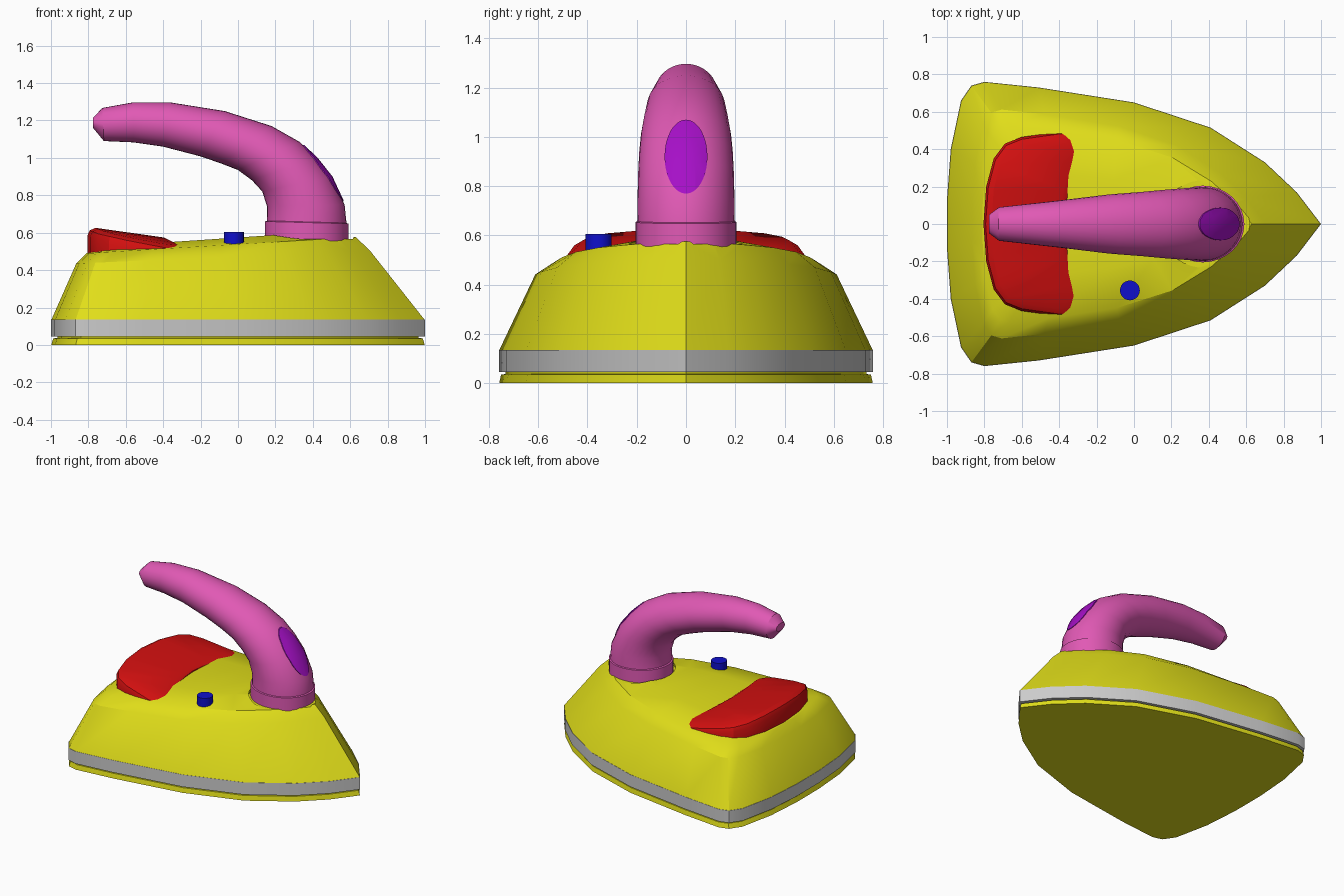
import bpy, bmesh, math
from mathutils import Matrix

if "Cube" in bpy.data.objects:
    bpy.data.objects.remove(bpy.data.objects["Cube"])


def material(name, rgb):
    m = bpy.data.materials.new(name)
    m.diffuse_color = (*rgb, 1)
    m.use_nodes = True
    m.node_tree.nodes["Principled BSDF"].inputs["Base Color"].default_value = m.diffuse_color
    return m


YELLOW = material("yellow", (0.75, 0.73, 0.01))
PINK = material("pink", (0.75, 0.10, 0.46))
RED = material("red", (0.65, 0.005, 0.005))
BLUE = material("blue", (0.005, 0.005, 0.6))
PURPLE = material("purple", (0.38, 0.005, 0.57))


def finish(bm, name, mat=None):
    bmesh.ops.recalc_face_normals(bm, faces=bm.faces)
    me = bpy.data.meshes.new(name)
    bm.to_mesh(me)
    bm.free()
    ob = bpy.data.objects.new(name, me)
    bpy.context.collection.objects.link(ob)
    if mat:
        me.materials.append(mat)
    return ob


def loft(name, rings, mat=None, pair=0):
    """Skin closed rings; caps are strips joining point i with point pair - i."""
    bm = bmesh.new()
    vs = [[bm.verts.new(p) for p in r] for r in rings]
    n = len(rings[0])
    for a, b in zip(vs, vs[1:]):
        for i in range(n):
            j = (i + 1) % n
            bm.faces.new((a[i], a[j], b[j], b[i]))
    start = (pair + 1) // 2
    for r in (vs[0], vs[-1]):
        for i in range(start, start + n // 2):
            ids = dict.fromkeys(k % n for k in (i, i + 1, pair - i - 1, pair - i))
            if len(ids) > 2:
                bm.faces.new([r[k] for k in ids])
    return finish(bm, name, mat)


def cylinder(name, matrix, mat=None, seg=40):
    bm = bmesh.new()
    bmesh.ops.create_cone(bm, cap_ends=True, segments=seg, radius1=1, radius2=1,
                          depth=1, matrix=matrix)
    return finish(bm, name, mat)


def box_matrix(loc, scale, rot=Matrix()):
    return Matrix.Translation(loc) @ rot @ Matrix.Diagonal((*scale, 1))


def boolean(ob, cutter, op):
    mod = ob.modifiers.new("cut", 'BOOLEAN')
    mod.operation, mod.object, mod.solver = op, cutter, 'EXACT'
    bpy.context.view_layer.objects.active = ob
    bpy.ops.object.modifier_apply(modifier=mod.name)
    bpy.data.objects.remove(cutter)


def mirrored(half):
    return half + [(x, -y) for x, y in half[-2:0:-1]]


# Plan outline of the iron, from nose to tail
plan = mirrored([(1, 0), (0.87, 0.17), (0.70, 0.33), (0.41, 0.515), (0, 0.65),
                 (-0.51, 0.73), (-0.80, 0.76), (-0.87, 0.74), (-0.925, 0.66),
                 (-0.98, 0.40), (-1, 0.13), (-1, 0)])


def plan_ring(sx, sy, z, dx=0, slope=0):
    return [(dx + sx * x, sy * y, z + slope * x) for x, y in plan]


# Sole plate with a recessed neck, grey band and body
loft("sole_plate", [plan_ring(0.998, 0.998, 0), plan_ring(0.988, 0.988, 0.035),
                    plan_ring(0.965, 0.965, 0.037), plan_ring(0.965, 0.965, 0.06)], YELLOW)
loft("grey_band", [plan_ring(1, 1, 0.045), plan_ring(1, 1, 0.135)])
body = loft("body", [plan_ring(0.998, 0.998, 0.134),
                     plan_ring(0.785, 0.805, 0.47, -0.08, 0.035),
                     plan_ring(0.72, 0.69, 0.533, -0.09, 0.043),
                     plan_ring(0.52, 0.36, 0.567, -0.11, 0.035)], YELLOW)
boolean(body, cylinder("socket_cutter", box_matrix((0.378, 0, 0.765), (0.24, 0.235, 0.4))),
        'DIFFERENCE')

# Handle sections: outer x, z, inner x, z, half width
sections = [(0.59, 0.50, 0.145, 0.50, 0.205), (0.59, 0.648, 0.145, 0.66, 0.205),
            (0.58, 0.652, 0.155, 0.664, 0.198), (0.57, 0.75, 0.155, 0.74, 0.197),
            (0.50, 0.90, 0.13, 0.82, 0.194), (0.42, 1.0, 0.075, 0.88, 0.19),
            (0.33, 1.085, 0.0, 0.935, 0.183), (0.18, 1.17, -0.09, 0.97, 0.172),
            (-0.07, 1.25, -0.20, 1.008, 0.158), (-0.365, 1.297, -0.40, 1.06, 0.128),
            (-0.56, 1.297, -0.56, 1.083, 0.108), (-0.725, 1.267, -0.717, 1.09, 0.09),
            (-0.775, 1.215, -0.775, 1.16, 0.05)]


def handle_shape(name, mat, grow=0.0, n=32):
    rings = []
    for ox, oz, ix, iz, w in sections:
        k = 0.5 * (1 + 2 * grow / math.hypot(ox - ix, oz - iz))
        ring = []
        for i in range(n):
            t = 2 * math.pi * i / n
            c = math.cos(t) * k
            ring.append(((ox + ix) / 2 + (ox - ix) * c, (w + grow) * math.sin(t),
                         (oz + iz) / 2 + (oz - iz) * c))
        rings.append(ring)
    return loft(name, rings, mat)


handle_shape("handle", PINK)

# Oval thumb button: a slightly larger handle skin trimmed by an oval
thumb = handle_shape("thumb_button", PURPLE, 0.005)
boolean(thumb, cylinder("oval_cutter", box_matrix(
    (0.6, 0, 0.92), (0.15, 0.087, 0.6), Matrix.Rotation(math.pi / 2, 4, 'Y'))), 'INTERSECT')

# Crescent heel pad
crescent = mirrored([(-0.805, 0), (-0.79, 0.2), (-0.75, 0.35), (-0.69, 0.43),
                     (-0.60, 0.465), (-0.38, 0.495), (-0.31, 0.475), (-0.275, 0.42),
                     (-0.29, 0.36), (-0.335, 0.2), (-0.352, 0.1), (-0.36, 0)])


def pad_ring(s, drop):
    pts = [(-0.57 + (x + 0.57) * s, y * (1 + s) / 2) for x, y in crescent]
    return [(x, y, 0.63 - 0.17 * max(x + 0.7, 0) - 0.17 * y * y - drop) for x, y in pts]


loft("heel_pad", [[(x, y, 0.47) for x, y in crescent], pad_ring(1, 0.045),
                  pad_ring(0.95, 0.018), pad_ring(0.82, 0.004)], RED, pair=11)

# Round push button
cylinder("push_button", box_matrix((-0.022, -0.355, 0.547), (0.053, 0.053, 0.116)), BLUE, 24)

# Smooth shading with sharp edges kept
for ob in bpy.context.collection.objects:
    ob.select_set(True)
    bpy.context.view_layer.objects.active = ob
bpy.ops.object.shade_smooth_by_angle(angle=math.radians(30))
